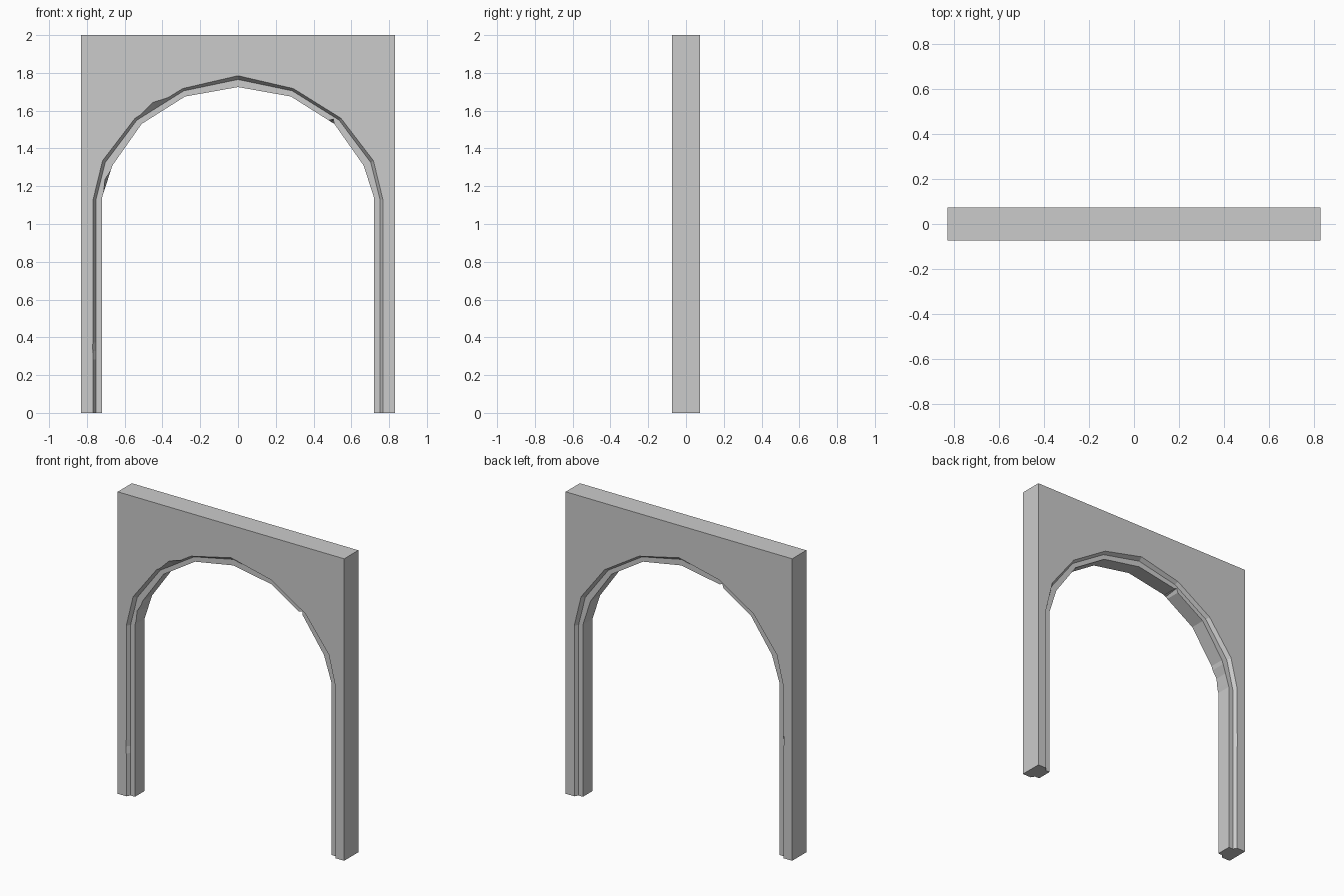
import bpy
import bmesh
from mathutils import Vector

if "Cube" in bpy.data.objects:
    bpy.data.objects.remove(bpy.data.objects["Cube"], do_unlink=True)

HALF_W, HALF_D, HEIGHT, FLANGE_D = 0.83, 0.074, 2.0, 0.05

# Right half of the opening, base to crown, for the three edge lines
OUTER = [(0.767, 0), (0.767, 1.13), (0.717, 1.335), (0.545, 1.56), (0.293, 1.717), (0, 1.785)]
MIDDLE = [(0.752, 0), (0.752, 1.13), (0.703, 1.325), (0.535, 1.55), (0.287, 1.705), (0, 1.765)]
INNER = [(0.72, 0), (0.72, 1.14), (0.665, 1.31), (0.51, 1.53), (0.28, 1.675), (0, 1.725)]

# Worn chips: place along the opening, half length, edge line, shift in x and z
CHIPS = [
    (0.29, 0.04, 0, -0.010, 0),
    (0.68, 0.04, 5, -0.014, 0),
    (1.50, 0.35, 2, -0.012, 0.01),
    (3.40, 0.30, 0, -0.008, 0.02),
    (3.93, 0.06, 3, -0.005, 0.02),
    (6.93, 0.06, 2, 0.012, 0.015),
]


def full(half):
    """Mirror a half profile into a path from the -x base to the +x base."""
    return [Vector((-x, z)) for x, z in half] + [Vector(p) for p in reversed(half[:-1])]


def sample(path, t):
    i = min(int(t), len(path) - 2)
    return path[i].lerp(path[i + 1], t - i)


# Cross-section of the reveal, front to back: chamfer, flange, chamfer
outer, middle, inner = full(OUTER), full(MIDDLE), full(INNER)
lines = [(outer, -HALF_D), (middle, -FLANGE_D), (inner, -FLANGE_D),
         (inner, FLANGE_D), (middle, FLANGE_D), (outer, HALF_D)]

stations = {float(i) for i in range(len(outer))}
for t, half, *_ in CHIPS:
    stations.update((t - half, t, t + half))
stations = sorted(stations)

bm = bmesh.new()
rails = []
for n, (path, y) in enumerate(lines):
    rail = []
    for t in stations:
        p = sample(path, t)
        for place, _, edge, dx, dz in CHIPS:
            if edge == n and place == t:
                p = p + Vector((dx, dz))
        rail.append(bm.verts.new((p.x, y, p.y)))
    rails.append(rail)

# Stepped surfaces lining the opening
for a, b in zip(rails, rails[1:]):
    for i in range(len(stations) - 1):
        bm.faces.new((a[i], a[i + 1], b[i + 1], b[i]))

# Outer rectangle of the wall
corners = [(-HALF_W, 0), (-HALF_W, HEIGHT), (HALF_W, HEIGHT), (HALF_W, 0)]
front = [bm.verts.new((x, -HALF_D, z)) for x, z in corners]
back = [bm.verts.new((x, HALF_D, z)) for x, z in corners]
for i in range(3):
    bm.faces.new((front[i], front[i + 1], back[i + 1], back[i]))

# Front and back wall faces: two legs-and-spandrel halves meeting at the crown
crown = stations.index(5.0)
for rect, rail in ((front, rails[0]), (back, rails[-1])):
    top = rail[crown]
    bm.faces.new((rect[1], rect[2], top))
    for low, high, side in ((rect[0], rect[1], rail[:crown + 1]),
                            (rect[3], rect[2], rail[:crown - 1:-1])):
        bm.faces.new((low, high, side[1]))
        bm.faces.new((low, side[1], side[0]))
        for a, b in zip(side[1:], side[2:]):
            bm.faces.new((high, b, a))

# Feet of both legs
for corner, end in ((0, 0), (3, -1)):
    bm.faces.new([front[corner]] + [r[end] for r in rails] + [back[corner]])

bmesh.ops.recalc_face_normals(bm, faces=bm.faces)
mesh = bpy.data.meshes.new("arch_wall")
bm.to_mesh(mesh)
bm.free()

# Plain stone colour
stone = bpy.data.materials.new("stone_grey")
stone.use_nodes = True
colour = (0.6, 0.6, 0.6, 1)
stone.diffuse_color = colour
stone.node_tree.nodes["Principled BSDF"].inputs["Base Color"].default_value = colour
mesh.materials.append(stone)

arch = bpy.data.objects.new("arch_wall", mesh)
bpy.context.collection.objects.link(arch)
